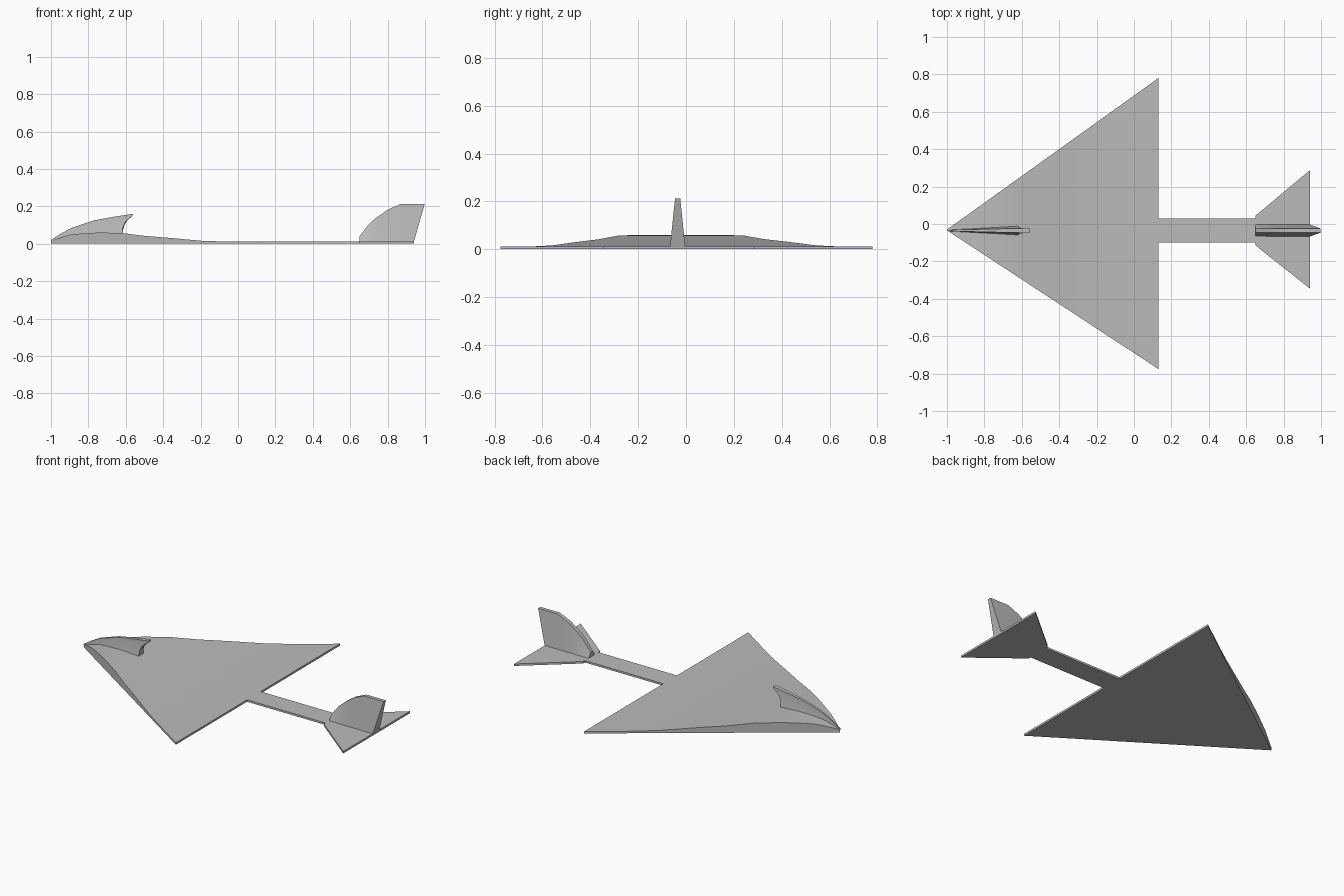
import bpy
import bmesh
import math

cube = bpy.data.objects.get("Cube")
if cube:
    bpy.data.objects.remove(cube, do_unlink=True)

AXIS_Y = -0.035

grey = bpy.data.materials.new("plain_grey")
grey.use_nodes = True
grey.diffuse_color = (0.5, 0.5, 0.5, 1)
grey.node_tree.nodes["Principled BSDF"].inputs["Base Color"].default_value = grey.diffuse_color


def loft(name, rings, angle=30):
    """Skin closed rings of points and cap both ends."""
    bm = bmesh.new()
    loops = [[bm.verts.new(p) for p in ring] for ring in rings]
    for a, b in zip(loops, loops[1:]):
        n = len(a)
        for i in range(n):
            j = (i + 1) % n
            bm.faces.new((a[i], a[j], b[j], b[i]))
    bm.faces.new(loops[0])
    bm.faces.new(loops[-1])
    bmesh.ops.recalc_face_normals(bm, faces=bm.faces)
    mesh = bpy.data.meshes.new(name)
    bm.to_mesh(mesh)
    bm.free()
    obj = bpy.data.objects.new(name, mesh)
    bpy.context.collection.objects.link(obj)
    mesh.materials.append(grey)
    bpy.ops.object.select_all(action='DESELECT')
    obj.select_set(True)
    bpy.context.view_layer.objects.active = obj
    bpy.ops.object.shade_smooth_by_angle(angle=math.radians(angle))
    return obj


def slab(x, right, left, top):
    return [(x, right, 0), (x, left, 0), (x, left, top), (x, right, top)]


def fin_ring(points):
    """Cross-section from (x, z, half width) points, base to ridge."""
    left = [(x, AXIS_Y + w, z) for x, z, w in points]
    right = [(x, AXIS_Y - w, z) for x, z, w in reversed(points)]
    return left + right


# Delta wing: flat underneath, humped near the nose
hump = [(-1, 0.016), (-0.95, 0.033), (-0.89, 0.05), (-0.82, 0.056), (-0.74, 0.06),
        (-0.62, 0.057), (-0.5, 0.042), (-0.35, 0.03), (-0.2, 0.016), (-0.08, 0.012), (0.13, 0.012)]
rings = []
for x, z in hump:
    t = (x + 1) / 1.13
    rings.append(slab(x, -0.032 - 0.002 - 0.741 * t, -0.032 + 0.002 + 0.81 * t, z))
loft("delta_wing", rings)

# Tail boom and tailplane
loft("tail_boom", [slab(0.13, -0.1, 0.03, 0.012), slab(0.65, -0.1, 0.03, 0.012)])
loft("tailplane", [slab(0.65, -0.115, 0.045, 0.012), slab(0.94, -0.345, 0.287, 0.012)])

# Tail fin: wide base tapering to a narrow, curved ridge
ridge = [(0.65, 0.04), (0.7, 0.105), (0.74, 0.14), (0.8, 0.182), (0.87, 0.212), (0.998, 0.212)]
rings = []
for i, (x, z) in enumerate(ridge):
    base_x = 0.65 + 0.29 * i / (len(ridge) - 1)
    rings.append(fin_ring([(base_x, 0.008, 0.032), (x, z, 0.011)]))
loft("tail_fin", rings)

# Nose fin: swept back with a hooked trailing edge and hollow sides
ridge = [(-1, 0.02), (-0.95, 0.052), (-0.89, 0.085), (-0.77, 0.125), (-0.67, 0.143), (-0.56, 0.16)]
hook = [(0, 0), (0.06, 0.33), (0.27, 0.6), (0.6, 0.78), (0.88, 0.87), (1, 1)]
rings = []
for x, z in ridge:
    t = (x + 1) / 0.44
    base_x = -1 + 0.38 * t
    base_z = min(0.05, 0.012 + 0.3 * (base_x + 1))
    base_w, top_w = 0.003 + 0.022 * t, 0.003 + 0.01 * t
    rings.append(fin_ring([
        (base_x + (x - base_x) * u, base_z + (z - base_z) * v,
         top_w + (base_w - top_w) * (1 - v) ** 2)
        for u, v in hook]))
loft("nose_fin", rings, 35)
